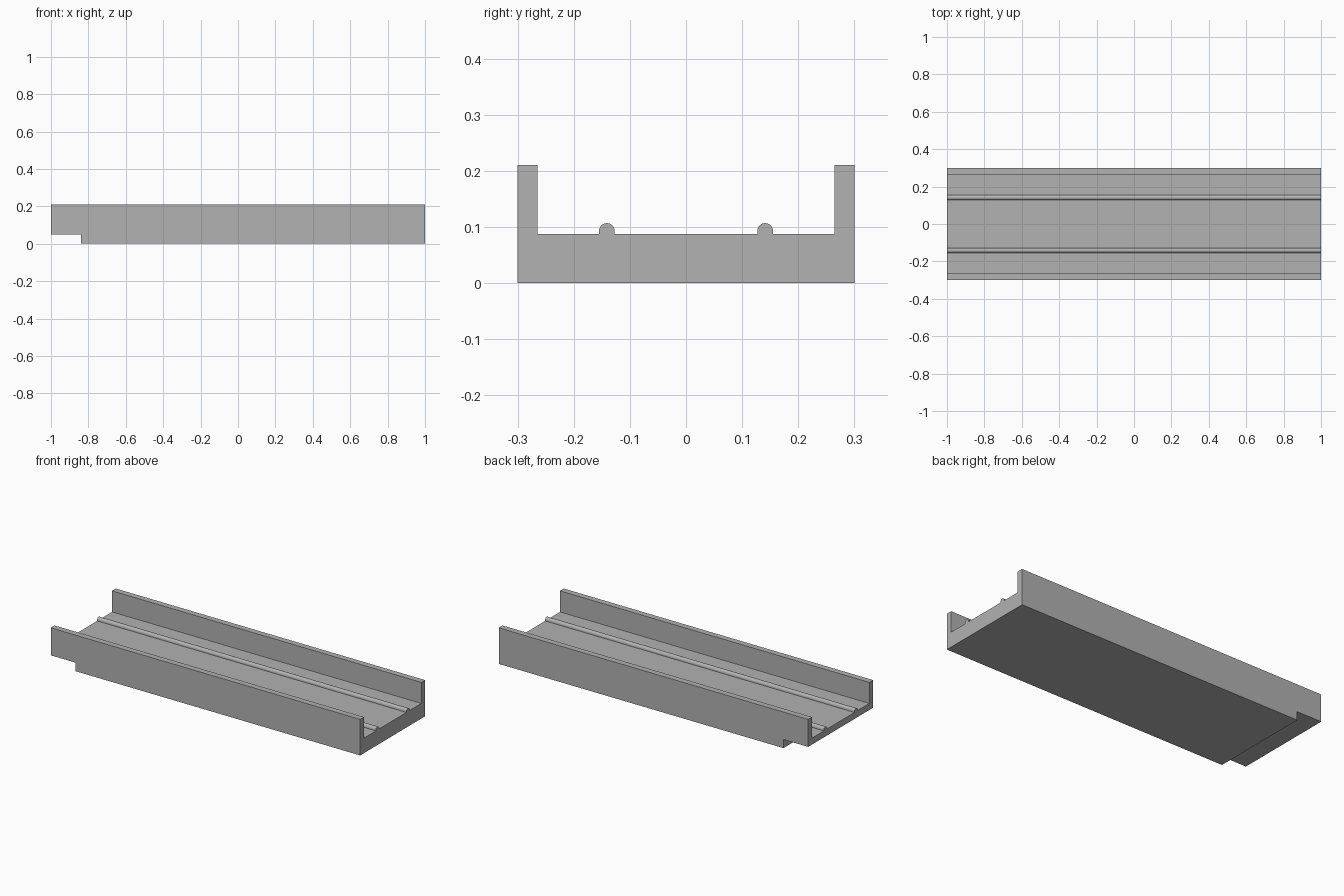
import bpy
import bmesh
from math import cos, sin, pi

cube = bpy.data.objects.get("Cube")
if cube:
    bpy.data.objects.remove(cube, do_unlink=True)

HALF_LENGTH, HALF_WIDTH, HEIGHT = 1.0, 0.3, 0.211
FLOOR, WALL_INNER = 0.088, 0.265
RIB_Y, RIB_Z, RIB_R, RIB_STEPS = 0.141, 0.093, 0.014, 16
NOTCH_X, NOTCH_Z = -0.84, 0.05

grey = bpy.data.materials.new("mid grey")
grey.use_nodes = True
colour = (0.445, 0.445, 0.445, 1)
grey.diffuse_color = colour
grey.node_tree.nodes["Principled BSDF"].inputs["Base Color"].default_value = colour


def extrude_profile(name, points, x0, x1):
    """Extrude a closed (y, z) outline along x."""
    bm = bmesh.new()
    face = bm.faces.new([bm.verts.new((x0, y, z)) for y, z in points])
    geom = bmesh.ops.extrude_face_region(bm, geom=[face])["geom"]
    moved = [v for v in geom if isinstance(v, bmesh.types.BMVert)]
    bmesh.ops.translate(bm, verts=moved, vec=(x1 - x0, 0, 0))
    bmesh.ops.recalc_face_normals(bm, faces=bm.faces)
    mesh = bpy.data.meshes.new(name)
    bm.to_mesh(mesh)
    bm.free()
    obj = bpy.data.objects.new(name, mesh)
    bpy.context.collection.objects.link(obj)
    mesh.materials.append(grey)
    return obj


# Channel section: half outline with a round-topped rib, then mirrored
rib = [(RIB_Y + RIB_R * cos(pi * i / RIB_STEPS), RIB_Z + RIB_R * sin(pi * i / RIB_STEPS))
       for i in range(RIB_STEPS + 1)]
half = [(HALF_WIDTH, 0), (HALF_WIDTH, HEIGHT), (WALL_INNER, HEIGHT), (WALL_INNER, FLOOR),
        (RIB_Y + RIB_R, FLOOR), *rib, (RIB_Y - RIB_R, FLOOR)]
outline = half + [(-y, z) for y, z in reversed(half)]
channel = extrude_profile("channel_tray", outline, -HALF_LENGTH, HALF_LENGTH)

# Step cut under one end
w = HALF_WIDTH + 0.1
cutter = extrude_profile("notch_cutter", [(-w, -0.1), (w, -0.1), (w, NOTCH_Z), (-w, NOTCH_Z)],
                         -HALF_LENGTH - 0.1, NOTCH_X)
cut = channel.modifiers.new("end_notch", "BOOLEAN")
cut.operation = "DIFFERENCE"
cut.solver = "EXACT"
cut.object = cutter

bpy.ops.object.select_all(action="DESELECT")
channel.select_set(True)
bpy.context.view_layer.objects.active = channel
bpy.ops.object.modifier_apply(modifier=cut.name)
bpy.data.objects.remove(cutter, do_unlink=True)

# Rounded ribs shade smoothly, all corners stay sharp
bpy.ops.object.shade_smooth_by_angle(angle=pi / 6)
